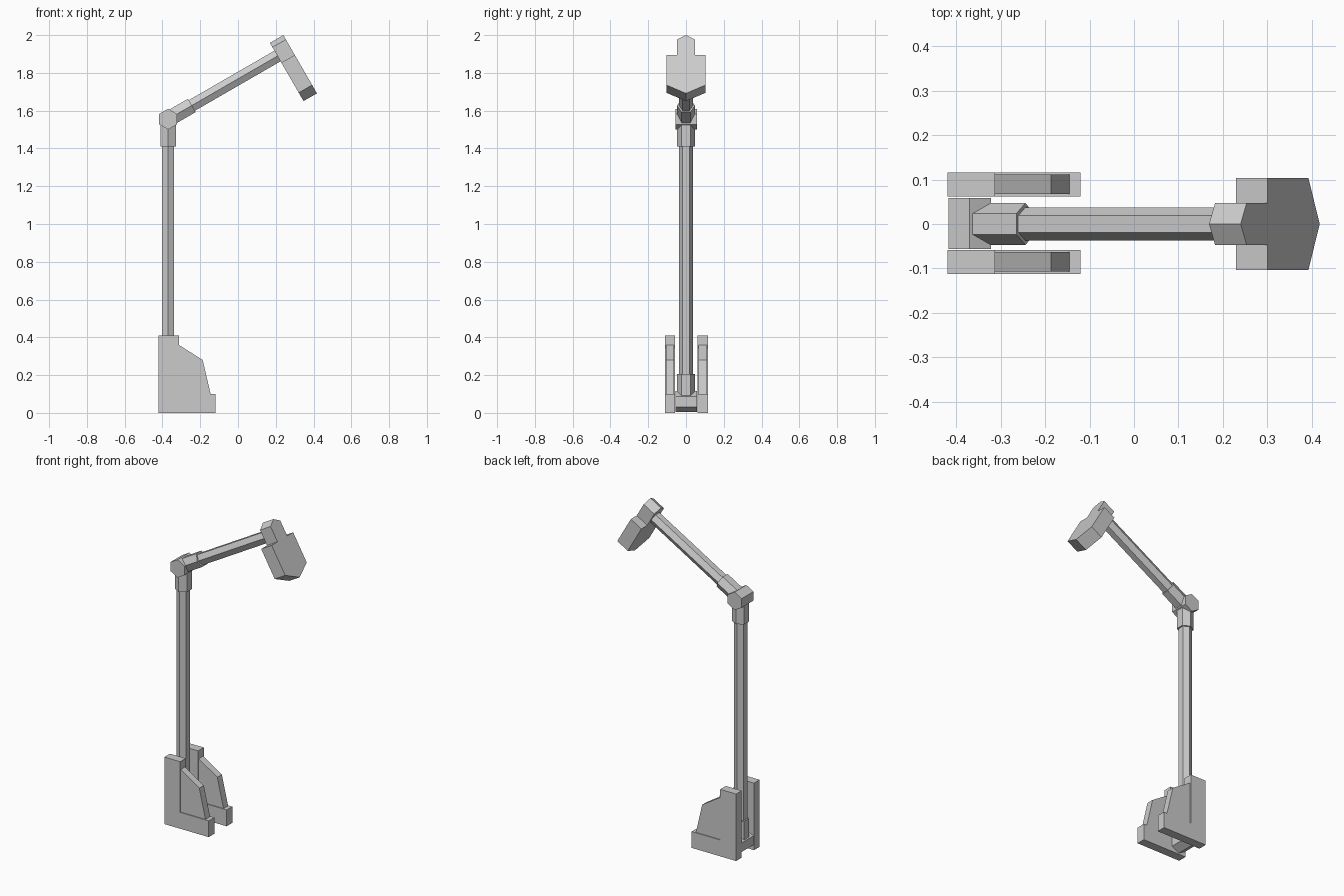
import bpy, bmesh, math
from mathutils import Vector

if "Cube" in bpy.data.objects:
    bpy.data.objects.remove(bpy.data.objects["Cube"])

X, Y, Z = Vector((1, 0, 0)), Vector((0, 1, 0)), Vector((0, 0, 1))
ARM = Vector((math.cos(math.radians(30)), 0, 0.5))      # direction of the arm
DROP = Vector((0.5, 0, -math.cos(math.radians(30))))    # direction the head hangs in


def prism(name, profile, origin, a, b, extrude):
    """Extrude a 2D profile, drawn in the a/b plane at origin, along a vector."""
    bm = bmesh.new()
    verts = [bm.verts.new(origin + a * u + b * v) for u, v in profile]
    face = bm.faces.new(verts)
    new = bmesh.ops.extrude_face_region(bm, geom=[face])["geom"]
    moved = [g for g in new if isinstance(g, bmesh.types.BMVert)]
    bmesh.ops.translate(bm, verts=moved, vec=extrude)
    # the source face is kept by the extrusion and closes the start
    bmesh.ops.recalc_face_normals(bm, faces=bm.faces)
    mesh = bpy.data.meshes.new(name)
    bm.to_mesh(mesh)
    bm.free()
    obj = bpy.data.objects.new(name, mesh)
    bpy.context.collection.objects.link(obj)
    return obj


def hexagon(r):
    return [(r * math.cos(i * math.pi / 3), r * math.sin(i * math.pi / 3)) for i in range(6)]


def hex_rod(name, r, start, direction, t0, t1):
    """Six-sided rod with corners pointing along +-Y."""
    side = Y.cross(direction)
    return prism(name, hexagon(r), start + direction * t0, Y, side, direction * (t1 - t0))


foot = Vector((-0.37, 0, 0.06))
elbow = Vector((-0.37, 0, 1.555))

# Pivot joints at the foot and elbow, each with its sockets
for label, c in (("foot", foot), ("elbow", elbow)):
    prism(label + "_joint", hexagon(0.055), c - Y * 0.056, Z, X, Y * 0.114)
hex_rod("foot_socket", 0.047, foot, Z, 0.02, 0.145)
hex_rod("pole_top_socket", 0.047, elbow, -Z, 0.02, 0.145)
hex_rod("arm_socket", 0.047, elbow, ARM, 0.02, 0.145)

# Pole and arm
hex_rod("pole", 0.0375, foot, Z, 0.03, 1.465)
hex_rod("arm", 0.0375, elbow, ARM, 0.03, 0.70)

# Lamp head: narrow pointed neck widening to a pointed body
half = [(0.027, 0.047), (0.121, 0.047), (0.121, 0.104), (0.305, 0.104)]
outline = [(0, 0)] + half + [(0.356, 0)] + [(u, -v) for u, v in reversed(half)]
prism("lamp_head", outline, Vector((0.24, 0, 2.0)), DROP, Y, -ARM * 0.082)

# Pair of base brackets: L-shaped frame with a thinner gusset plate
frame = [(-0.42, 0), (-0.12, 0), (-0.12, 0.10), (-0.313, 0.10), (-0.313, 0.41), (-0.42, 0.41)]
gusset = [(-0.33, 0.08), (-0.14, 0.08), (-0.145, 0.10), (-0.187, 0.28), (-0.313, 0.36), (-0.33, 0.36)]
for side, y in (("back", 0.089), ("front", -0.085)):
    prism(side + "_bracket_frame", frame, Y * (y - 0.027), X, Z, Y * 0.054)
    prism(side + "_bracket_gusset", gusset, Y * (y - 0.022), X, Z, Y * 0.044)
